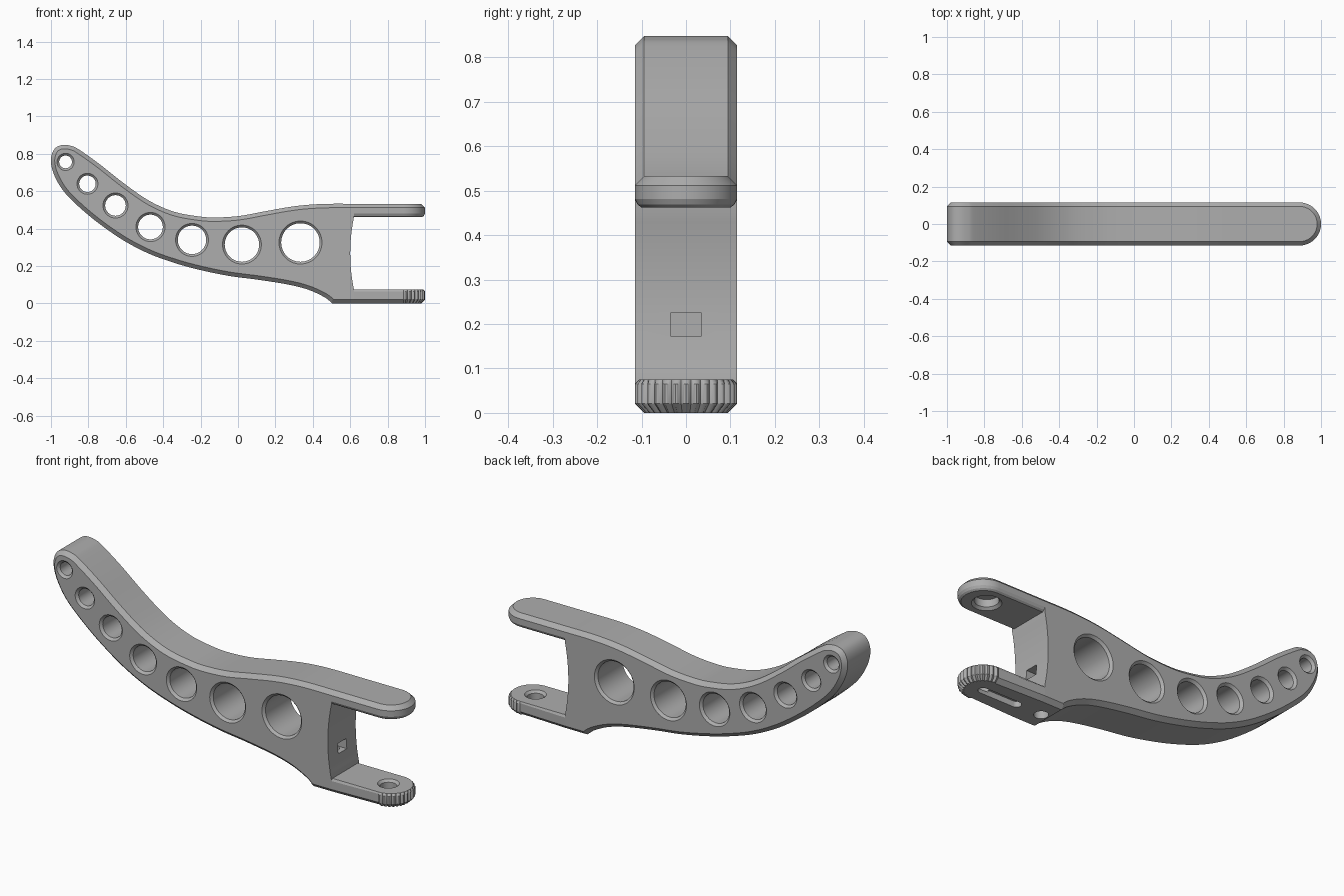
import bpy, bmesh, math
from mathutils import Vector

if "Cube" in bpy.data.objects:
    bpy.data.objects.remove(bpy.data.objects["Cube"])

HALF_W, CH = 0.115, 0.021          # half width and edge chamfer
END_X, ROUND_X = 0.62, 0.885       # fork root and centre of the arm ends

grey = bpy.data.materials.new("satin grey")
grey.diffuse_color = (0.42, 0.42, 0.42, 1)
grey.use_nodes = True
grey.node_tree.nodes["Principled BSDF"].inputs["Base Color"].default_value = grey.diffuse_color


def loft(name, rings):
    """Closed solid through equal-length rings of points, capped at both ends."""
    bm = bmesh.new()
    loops = [[bm.verts.new(p) for p in ring] for ring in rings]
    n = len(loops[0])
    for a, b in zip(loops, loops[1:]):
        for i in range(n):
            j = (i + 1) % n
            bm.faces.new((a[i], a[j], b[j], b[i]))
    bm.faces.new(loops[0])
    bm.faces.new(loops[-1])
    bmesh.ops.recalc_face_normals(bm, faces=bm.faces)
    me = bpy.data.meshes.new(name)
    bm.to_mesh(me)
    bm.free()
    me.materials.append(grey)
    ob = bpy.data.objects.new(name, me)
    bpy.context.collection.objects.link(ob)
    return ob


def turned(levels, cx, c2, axis, seg=48):
    """Round cutter from (height, radius) levels along y or z."""
    rings = []
    for h, r in levels:
        ring = []
        for k in range(seg):
            t = 2 * math.pi * k / seg
            u, v = cx + r * math.cos(t), c2 + r * math.sin(t)
            ring.append((u, h, v) if axis == "y" else (u, v, h))
        rings.append(ring)
    return loft("cutter", rings)


def cut(ob, cutter):
    cutter.hide_render = True
    mod = ob.modifiers.new("cut", "BOOLEAN")
    mod.operation, mod.solver, mod.object = "DIFFERENCE", "EXACT", cutter
    bpy.context.view_layer.objects.active = ob
    bpy.ops.object.modifier_apply(modifier=mod.name)
    bpy.data.objects.remove(cutter)


def spline(pts, steps=5):
    """Smooth curve through the points."""
    p = [Vector(q) for q in pts]
    p = [2 * p[0] - p[1]] + p + [2 * p[-1] - p[-2]]
    out = []
    for i in range(1, len(p) - 2):
        a, b, c, d = p[i - 1:i + 3]
        for s in range(steps):
            t = s / steps
            out.append(0.5 * (2 * b + (c - a) * t + (2 * a - 5 * b + 4 * c - d) * t * t
                              + (3 * b - a - 3 * c + d) * t ** 3))
    return out + [p[-2]]


# Lever body: curved side profile, from the upper fork root round the tip to the lower step
curve = spline([(END_X, .533), (.49, .533), (.38, .528), (.275, .516), (.14, .492), (.008, .468),
                (-.115, .46), (-.206, .465), (-.34, .49), (-.473, .548), (-.607, .64),
                (-.74, .745), (-.85, .823), (-.89, .842), (-.933, .848), (-.972, .835),
                (-.995, .80), (-1, .75), (-.98, .68), (-.93, .597), (-.85, .516), (-.74, .425),
                (-.607, .334), (-.473, .265), (-.34, .217), (-.206, .18), (-.045, .147),
                (.115, .126), (.275, .10), (.38, .072), (.463, .033), (.505, 0)])
# Concave face between the fork arms
inner = []
for k in range(13):
    t = k / 6 - 1
    inner.append(Vector((END_X - 0.02 * (1 - t * t), 0.268 + 0.194 * t)))
outline = curve + [Vector((END_X, 0))] + inner
n_edge = len(curve) + 1
inset = []
for i, p in enumerate(outline):
    if i >= n_edge:
        inset.append(p)
    elif i in (0, n_edge - 1):
        inset.append(p + Vector((0, -CH if i == 0 else CH)))
    else:
        d = (outline[i + 1] - outline[i - 1]).normalized()
        inset.append(p + CH * Vector((-d.y, d.x)))
body = loft("lever_body", [[(p.x, y, p.y) for p in prof] for y, prof in (
    (-HALF_W, inset), (-HALF_W + CH, outline), (HALF_W - CH, outline), (HALF_W, inset))])

# Row of chamfered lightening holes
for x, z, r in ((-.922, .757, .046), (-.805, .64, .056), (-.655, .524, .067), (-.468, .409, .078),
                (-.246, .34, .088), (.021, .315, .104), (.334, .326, .115)):
    cut(body, turned([(-.125, r + .01), (-.103, r - .012), (.103, r - .012), (.125, r + .01)],
                     x, z, "y", 64))

# Square nut pocket in the inner face, and the screw hole below it
cut(body, loft("cutter", [[(x, -.035, .173), (x, .035, .173), (x, .035, .225), (x, -.035, .225)]
                          for x in (.50, .70)]))
cut(body, turned([(-.05, .034), (.19, .034)], .545, 0, "z", 32))


def arm(name, levels, flutes=0):
    """Fork arm with a round end, from (height, inset) levels; optional grip flutes."""
    rings = []
    seg = flutes * 6 if flutes else 40
    for z, ins in levels:
        r = HALF_W - ins
        ring = [(END_X, -r, z)]
        for k in range(seg + 1):
            t = -math.pi / 2 + math.pi * k / seg
            q = r
            if flutes and z < 0.07:
                q -= 0.010 * (1 - abs(math.sin(flutes * (t + math.pi / 2))))
            ring.append((ROUND_X + q * math.cos(t), q * math.sin(t), z))
        ring.append((END_X, r, z))
        rings.append(ring)
    return loft(name, rings)


# Upper arm with a blind countersunk hole underneath
upper = arm("upper_fork_arm", [(.462, .015), (.469, .006), (.481, 0), (.512, 0), (.533, CH)])
cut(upper, turned([(.452, .08), (.474, .056), (.512, .056)], .865, 0, "z"))

# Lower arm with a fluted end, a top hole and a slot underneath
lower = arm("lower_fork_arm", [(0, CH), (CH, 0), (.065, 0), (.075, .01)], flutes=15)
cut(lower, turned([(.02, .04), (.063, .04), (.085, .062)], .87, 0, "z"))
slot = []
for z in (-.02, .03):
    ring = []
    for k in range(32):
        t = 2 * math.pi * (k + .5) / 32
        ring.append(((.885 if math.cos(t) > 0 else .69) + .024 * math.cos(t), .024 * math.sin(t), z))
    slot.append(ring)
cut(lower, loft("cutter", slot))

# Smooth curved faces while keeping the edges crisp
for ob in (body, upper, lower):
    bpy.ops.object.select_all(action="DESELECT")
    ob.select_set(True)
    bpy.context.view_layer.objects.active = ob
    bpy.ops.object.shade_smooth_by_angle(angle=math.radians(25))
